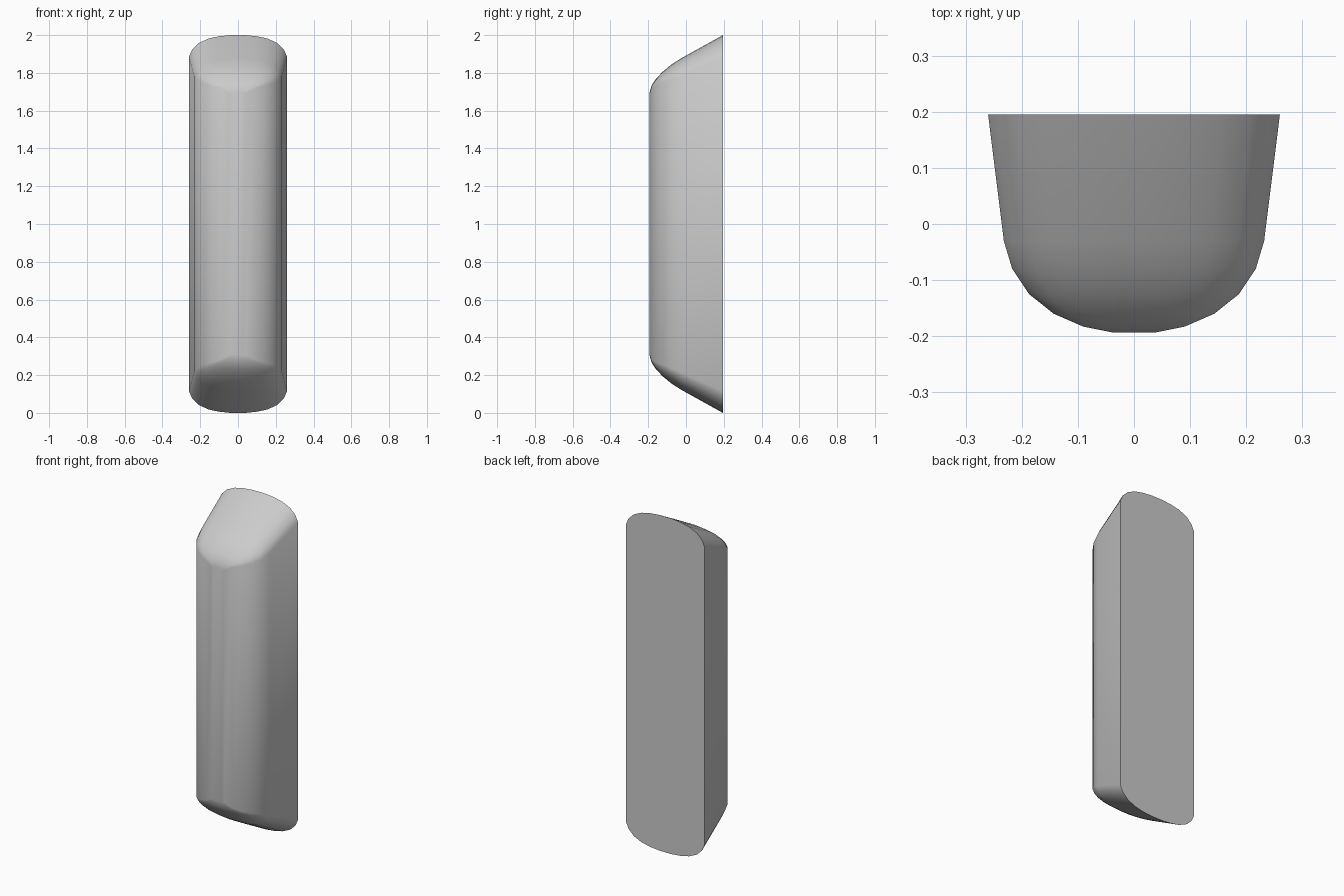
import bpy, bmesh

if "Cube" in bpy.data.objects:
    bpy.data.objects.remove(bpy.data.objects["Cube"])

# depth slices: y, half width, half height at the middle
slices = [(0.195, 0.26, 1.0), (-0.03, 0.232, 0.875), (-0.08, 0.217, 0.842),
          (-0.125, 0.187, 0.805), (-0.16, 0.143, 0.767), (-0.183, 0.09, 0.732),
          (-0.193, 0.04, 0.695)]
# arched end: fraction of half width, drop below the crown
arch = [(0.15, 0.0), (0.38, 0.006), (0.6, 0.018), (0.8, 0.042), (0.93, 0.075), (1.0, 0.115)]


def outline(y, w, h):
    k = (w / 0.26) ** 2
    quarter = [(f * w, h - d * k) for f, d in arch]
    half = quarter + [(x, -z) for x, z in reversed(quarter)]
    loop = half + [(-x, z) for x, z in reversed(half)]
    return [(x, y, z + 1.0) for x, z in loop]


# rounded bar lofted from the flat back to the narrow front
bm = bmesh.new()
rings = [[bm.verts.new(p) for p in outline(*s)] for s in slices]
for a, b in zip(rings, rings[1:]):
    n = len(a)
    for i in range(n):
        j = (i + 1) % n
        bm.faces.new((a[i], a[j], b[j], b[i]))
bm.faces.new(rings[0])
bm.faces.new(rings[-1])
bmesh.ops.recalc_face_normals(bm, faces=bm.faces)
mesh = bpy.data.meshes.new("rounded_bar")
bm.to_mesh(mesh)
bm.free()
bar = bpy.data.objects.new("rounded_bar", mesh)
bpy.context.collection.objects.link(bar)

# smooth sides, crisp back edge
bpy.context.view_layer.objects.active = bar
bar.select_set(True)
bpy.ops.object.shade_smooth_by_angle(angle=0.52)
